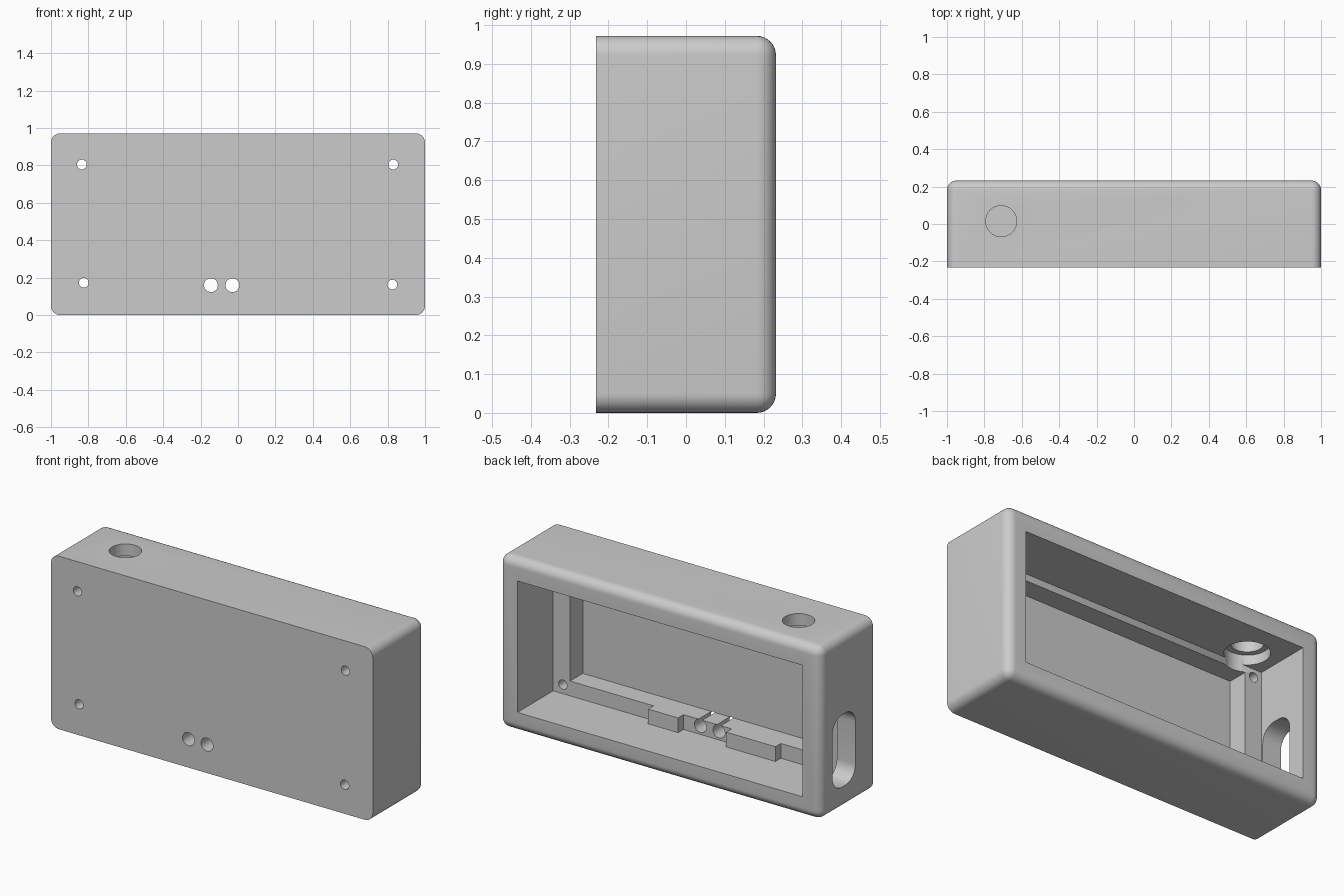
import bpy, bmesh
from mathutils import Matrix, Vector

cube = bpy.data.objects.get("Cube")
if cube:
    bpy.data.objects.remove(cube, do_unlink=True)

grey = bpy.data.materials.new("light grey plastic")
grey.use_nodes = True
grey.diffuse_color = (0.6, 0.6, 0.6, 1)
grey.node_tree.nodes["Principled BSDF"].inputs["Base Color"].default_value = (0.6, 0.6, 0.6, 1)


def finish(bm, name):
    mesh = bpy.data.meshes.new(name)
    bmesh.ops.recalc_face_normals(bm, faces=bm.faces)
    bm.to_mesh(mesh)
    bm.free()
    mesh.materials.append(grey)
    ob = bpy.data.objects.new(name, mesh)
    bpy.context.collection.objects.link(ob)
    return ob


def box_mesh(lo, hi):
    lo, hi = Vector(lo), Vector(hi)
    bm = bmesh.new()
    bmesh.ops.create_cube(bm, size=1)
    for v in bm.verts:
        v.co = (lo + hi) / 2 + v.co * (hi - lo)
    return bm


def box(name, lo, hi):
    return finish(box_mesh(lo, hi), name)


def rod(name, centre, radius, length, axis):
    bm = bmesh.new()
    bmesh.ops.create_cone(bm, cap_ends=True, segments=32, radius1=radius,
                          radius2=radius, depth=length)
    turn = Vector((0, 0, 1)).rotation_difference(Vector(axis)).to_matrix().to_4x4()
    bm.transform(Matrix.Translation(centre) @ turn)
    return finish(bm, name)


# Outer shell: flat front, rounded corners and back rim
front, back, top = -0.232, 0.232, 0.972
bm = box_mesh((-1, front, 0), (1, back, top))
rim = [e for e in bm.edges if any(v.co.y > 0 for v in e.verts)]
bmesh.ops.bevel(bm, geom=rim, offset=0.05, segments=8, profile=0.5, affect='EDGES')
shell = finish(bm, "enclosure_shell")

# Main cavity and the deeper recess behind the front wall
shelf_y, floor_z, ledge_z = -0.085, 0.112, 0.195
cutters = [
    box("cavity_cutter", (-0.885, shelf_y, floor_z), (0.885, 0.4, 0.85)),
    box("recess_cutter", (-0.78, -0.198, ledge_z), (0.78, 0, 0.811)),
]

# Screw holes and the pair of sensor holes in the front
for x, z in ((-0.835, 0.805), (0.83, 0.805), (-0.825, 0.173), (0.825, 0.163)):
    cutters.append(rod("screw_hole_cutter", (x, -0.15, z), 0.026, 0.4, (0, 1, 0)))
for x in (-0.145, -0.03):
    cutters.append(rod("sensor_hole_cutter", (x, -0.15, 0.16), 0.037, 0.4, (0, 1, 0)))

# Button hole in the top with its counterbore underneath
cutters.append(rod("button_hole_cutter", (-0.71, 0.015, 0.95), 0.083, 0.4, (0, 0, 1)))
cutters.append(rod("counterbore_cutter", (-0.71, 0.015, 0.8), 0.115, 0.21, (0, 0, 1)))

# Rounded slot in the right side
bm = box_mesh((-1.1, -0.075, 0.125), (-0.8, 0.13, 0.53))
along = [e for e in bm.edges if abs(e.verts[0].co.x - e.verts[1].co.x) > 0.1]
bmesh.ops.bevel(bm, geom=along, offset=0.085, segments=8, profile=0.5, affect='EDGES')
cutters.append(finish(bm, "side_slot_cutter"))

bpy.context.view_layer.objects.active = shell
for cutter in cutters:
    mod = shell.modifiers.new(cutter.name, 'BOOLEAN')
    mod.operation = 'DIFFERENCE'
    mod.solver = 'EXACT'
    mod.object = cutter
    bpy.ops.object.modifier_apply(modifier=mod.name)
for cutter in cutters:
    bpy.data.objects.remove(cutter, do_unlink=True)

# Support blocks either side of the sensor holes
for name, x0, x1 in (("left_support_block", 0.075, 0.262),
                     ("right_support_block", -0.53, -0.224)):
    box(name, (x0, shelf_y, floor_z), (x1, -0.037, ledge_z))

bpy.ops.object.select_all(action='DESELECT')
shell.select_set(True)
bpy.ops.object.shade_smooth_by_angle(angle=0.6)
